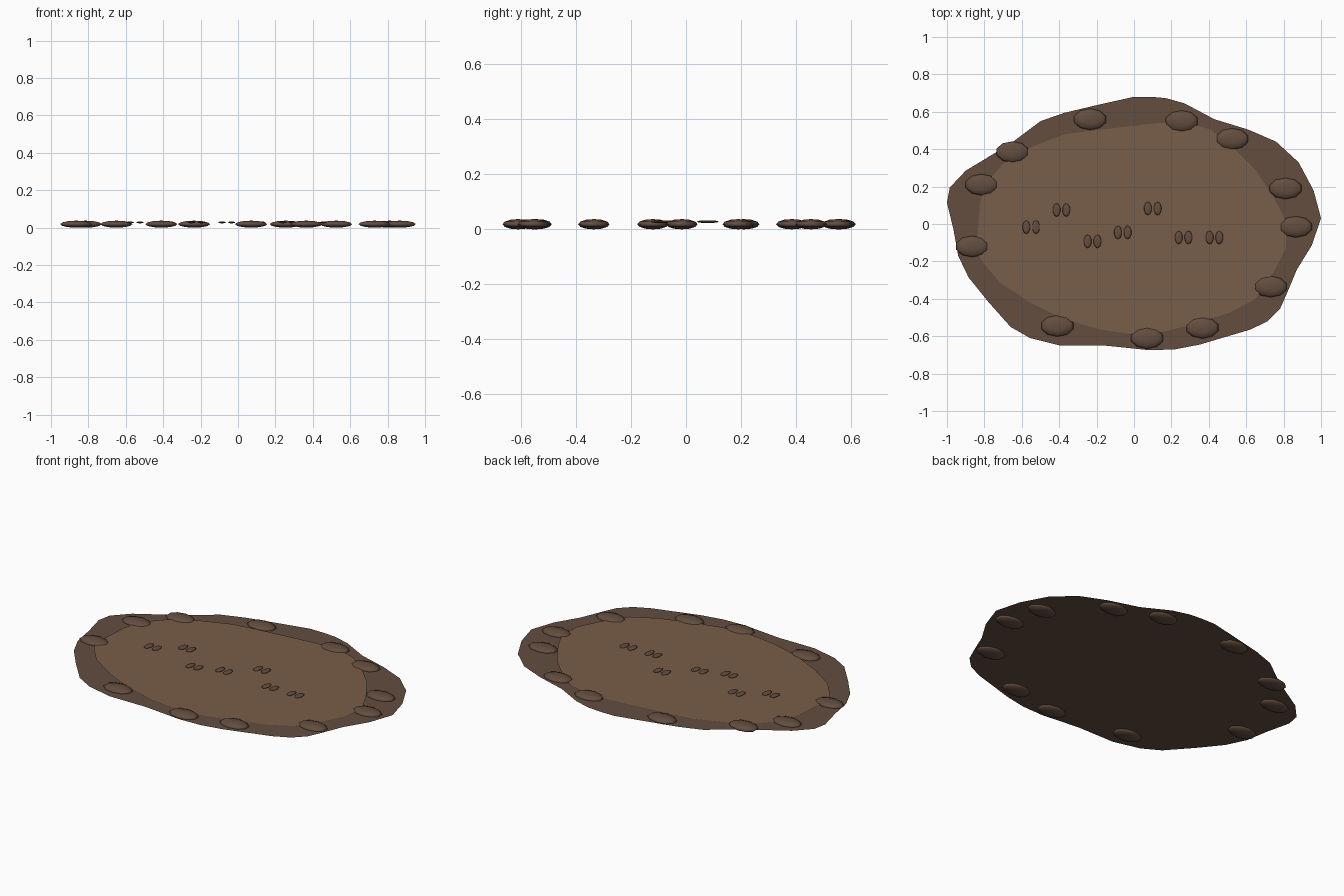
import bpy, bmesh
from mathutils import Matrix

if "Cube" in bpy.data.objects:
    bpy.data.objects.remove(bpy.data.objects["Cube"])


def material(name, color):
    m = bpy.data.materials.new(name)
    m.diffuse_color = (*color, 1)
    m.use_nodes = True
    m.node_tree.nodes["Principled BSDF"].inputs["Base Color"].default_value = m.diffuse_color
    return m


edge_mud = material("edge_mud", (0.125, 0.075, 0.05))
wet_mud = material("wet_mud", (0.19, 0.11, 0.065))
clod_mud = material("clod_mud", (0.125, 0.075, 0.05))


def finish(bm, name, mat, smooth=False):
    me = bpy.data.meshes.new(name)
    bm.to_mesh(me)
    bm.free()
    me.materials.append(mat)
    for p in me.polygons:
        p.use_smooth = smooth
    ob = bpy.data.objects.new(name, me)
    bpy.context.collection.objects.link(ob)
    return ob


# flat sheet fanned from its centre to an irregular outline
def sheet(name, outline, z, mat):
    bm = bmesh.new()
    c = bm.verts.new((0, 0, z))
    ring = [bm.verts.new((x, y, z)) for x, y in outline]
    for a, b in zip(ring, ring[1:] + ring[:1]):
        bm.faces.new((c, a, b))
    return finish(bm, name, mat)


# flattened low-poly blob
def blob(name, centre, size, mat, segs, rings):
    bm = bmesh.new()
    bmesh.ops.create_uvsphere(
        bm, u_segments=segs, v_segments=rings, radius=1,
        matrix=Matrix.Translation(centre) @ Matrix.Diagonal((*size, 1)))
    return finish(bm, name, mat, True)


# outer rim and inner wet area of the mud patch
outer = [(1, .03), (.96, .18), (.88, .33), (.76, .44), (.61, .505), (.43, .56),
         (.27, .645), (.17, .673), (.09, .68), (0, .68), (-.18, .64), (-.37, .595),
         (-.5, .55), (-.66, .43), (-.9, .285), (-.985, .195), (-1, .115),
         (-.965, -.03), (-.94, -.17), (-.885, -.285), (-.78, -.415), (-.66, -.55),
         (-.555, -.61), (-.395, -.65), (-.155, -.65), (.085, -.675), (.22, -.67),
         (.35, -.645), (.62, -.565), (.715, -.52), (.78, -.455), (.82, -.365),
         (.87, -.245), (.95, -.115)]
inner = [(.82, 0), (.755, .13), (.65, .29), (.54, .4), (.41, .505), (.255, .55),
         (.085, .535), (-.18, .505), (-.37, .48), (-.555, .41), (-.7, .32),
         (-.8, .21), (-.825, .1), (-.835, -.055), (-.85, -.14), (-.8, -.215),
         (-.715, -.315), (-.555, -.42), (-.37, -.51), (-.18, -.565), (0, -.59),
         (.165, -.575), (.3, -.54), (.51, -.475), (.65, -.4), (.74, -.27),
         (.81, -.135)]
sheet("mud_rim", outer, 0.018, edge_mud)
sheet("mud_centre", inner[::-1], 0.023, wet_mud).data.flip_normals()

# raised clods around the rim
clods = [(-.235, .56), (.255, .55), (.525, .455), (.81, .19), (.865, -.015),
         (.73, -.335), (.365, -.555), (.07, -.61), (-.41, -.545), (-.865, -.12),
         (-.815, .21), (-.65, .385)]
for i, (x, y) in enumerate(clods):
    blob(f"clod_{i}", (x, y, .0187), (.09, .057, .0187), clod_mud, 10, 6)

# trail of paired hoof prints
prints = [(-.55, -.017), (-.388, .075), (-.222, -.093), (-.06, -.045),
          (.10, .083), (.265, -.072), (.43, -.072)]
for i, (x, y) in enumerate(prints):
    for side in (-1, 1):
        blob(f"hoof_print_{i}_{side}", (x + side * .026, y, .028),
             (.021, .036, .005), clod_mud, 10, 6)
